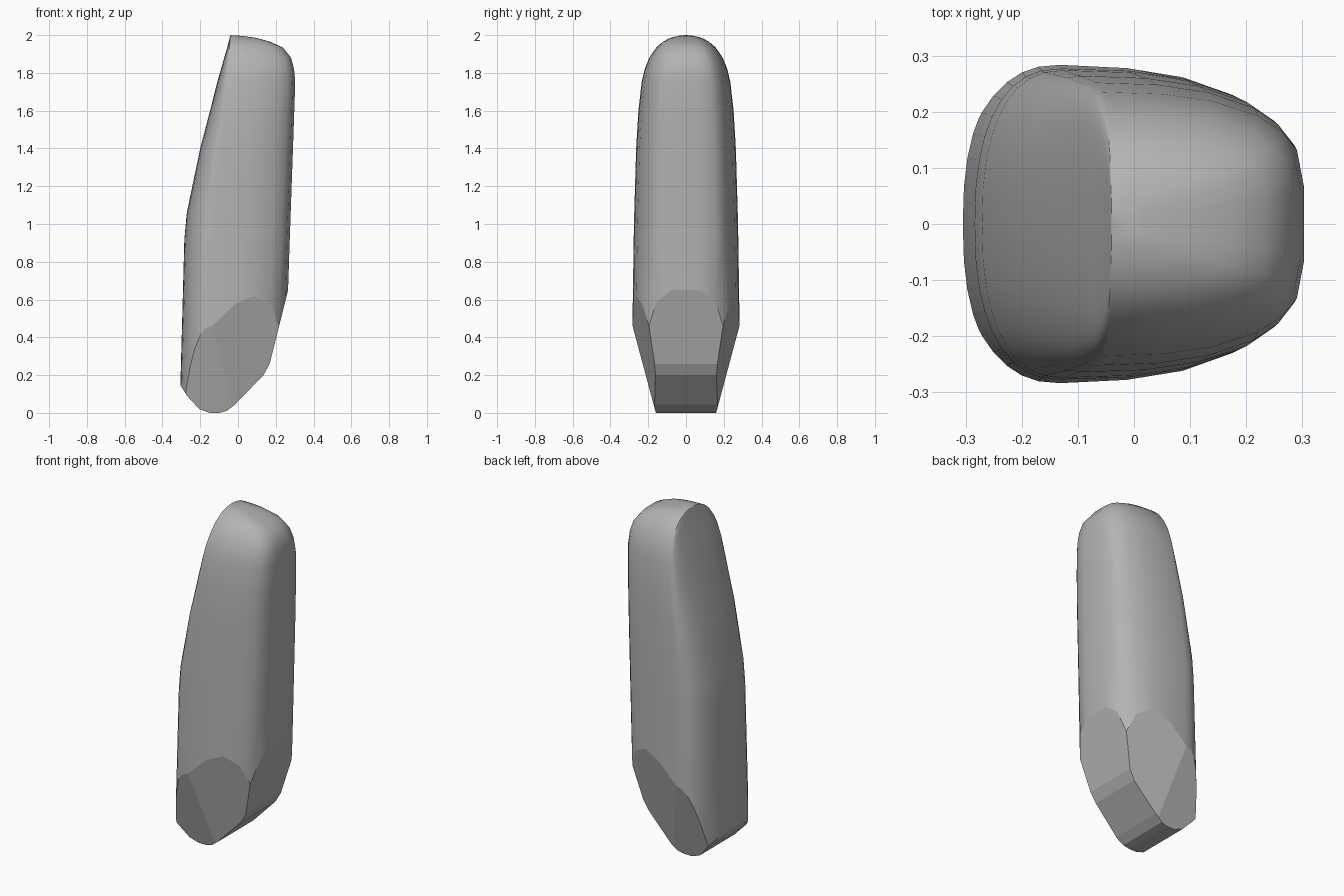
import bpy
import bmesh
from math import sin, cos, pi, radians
from mathutils import Vector

default_cube = bpy.data.objects.get("Cube")
if default_cube:
    bpy.data.objects.remove(default_cube, do_unlink=True)


def make_material(name, colour):
    material = bpy.data.materials.new(name)
    material.use_nodes = True
    material.diffuse_color = colour
    material.node_tree.nodes["Principled BSDF"].inputs["Base Color"].default_value = colour
    return material


# Body stations: height, back x, back bulge, front x, half width
STATIONS = [
    (-0.1, -0.312, 0.17, 0.24, 0.288),
    (0.44, -0.297, 0.165, 0.258, 0.284),
    (0.92, -0.284, 0.155, 0.274, 0.277),
    (1.06, -0.271, 0.145, 0.279, 0.274),
    (1.4, -0.2, 0.105, 0.291, 0.264),
    (1.6, -0.148, 0.08, 0.298, 0.252),
    (1.75, -0.11, 0.055, 0.303, 0.235),
    (1.82, -0.09, 0.04, 0.297, 0.219),
    (1.88, -0.073, 0.028, 0.281, 0.194),
    (1.935, -0.057, 0.015, 0.237, 0.157),
    (1.965, -0.049, 0.008, 0.17, 0.122),
    (1.985, -0.044, 0.003, 0.1, 0.084),
    (1.996, -0.041, 0.001, 0.02, 0.044),
]

# Front half of the section: fraction forward, fraction of half width
FRONT = [(0.3, 0.985), (0.55, 0.93), (0.77, 0.82), (0.89, 0.7),
         (0.965, 0.56), (1, 0.28)]
BACK_STEPS = 9
ROUNDNESS = 2.4


def section(back, bulge, front, width):
    """Half outline from the back centre to the front centre, then mirrored."""
    half = []
    for i in range(BACK_STEPS + 1):
        angle = pi / 2 * i / BACK_STEPS
        depth = 1 - max(cos(angle), 0) ** (2 / ROUNDNESS)
        half.append((back + bulge * depth, width * sin(angle) ** (2 / ROUNDNESS)))
    widest = back + bulge
    half += [(widest + (front - widest) * u, width * v) for u, v in FRONT]
    half.append((front, 0))
    return half + [(x, -y) for x, y in half[-2:0:-1]]


def loft(bm):
    rings = []
    for z, *shape in STATIONS:
        rings.append([bm.verts.new((x, y, z)) for x, y in section(*shape)])
    for low, high in zip(rings, rings[1:]):
        for i in range(len(low)):
            j = (i + 1) % len(low)
            bm.faces.new((low[i], low[j], high[j], high[i]))
    tip = bm.verts.new((-0.04, 0, 2))
    top = rings[-1]
    for i in range(len(top)):
        bm.faces.new((top[i], top[(i + 1) % len(top)], tip))
    bm.faces.new(rings[0][::-1])
    bmesh.ops.recalc_face_normals(bm, faces=bm.faces)
    for face in bm.faces:
        face.smooth = True


def slice_off(bm, point, normal):
    """Cut away what lies beyond the plane and close it with a flat face."""
    geometry = bm.verts[:] + bm.edges[:] + bm.faces[:]
    cut = bmesh.ops.bisect_plane(bm, geom=geometry, dist=1e-5, plane_co=point,
                                 plane_no=normal, clear_outer=True)
    edges = [e for e in cut["geom_cut"]
             if isinstance(e, bmesh.types.BMEdge) and e.is_boundary]
    if edges:
        for face in bmesh.ops.edgenet_fill(bm, edges=edges)["faces"]:
            face.smooth = False


bm = bmesh.new()
loft(bm)

# Lower outline, cut edge by edge from the front round to the back
LOWER = [(0.265, 0.65), (0.168, 0.26), (0.135, 0.2), (-0.015, 0.045),
         (-0.06, 0.01), (-0.1, 0), (-0.15, 0), (-0.205, 0.02),
         (-0.27, 0.09), (-0.307, 0.15)]
for (xa, za), (xb, zb) in zip(LOWER, LOWER[1:]):
    slice_off(bm, (xa, 0, za), Vector((za - zb, 0, xb - xa)).normalized())

# Tapered side facets, two on each side
for side in (1, -1):
    corner = (-0.03, side * 0.165, 0.02)
    slice_off(bm, corner, Vector((0, side, -0.268)).normalized())
    slice_off(bm, corner, Vector((0.248, side, -0.21)).normalized())

# Keep firm corners sharp
bmesh.ops.recalc_face_normals(bm, faces=bm.faces)
for edge in bm.edges:
    if len(edge.link_faces) == 2:
        edge.smooth = edge.calc_face_angle(0) < radians(32)

mesh = bpy.data.meshes.new("rounded_block")
bm.to_mesh(mesh)
bm.free()
mesh.materials.append(make_material("plain grey", (0.45, 0.45, 0.45, 1)))
block = bpy.data.objects.new("rounded_block", mesh)
bpy.context.collection.objects.link(block)
